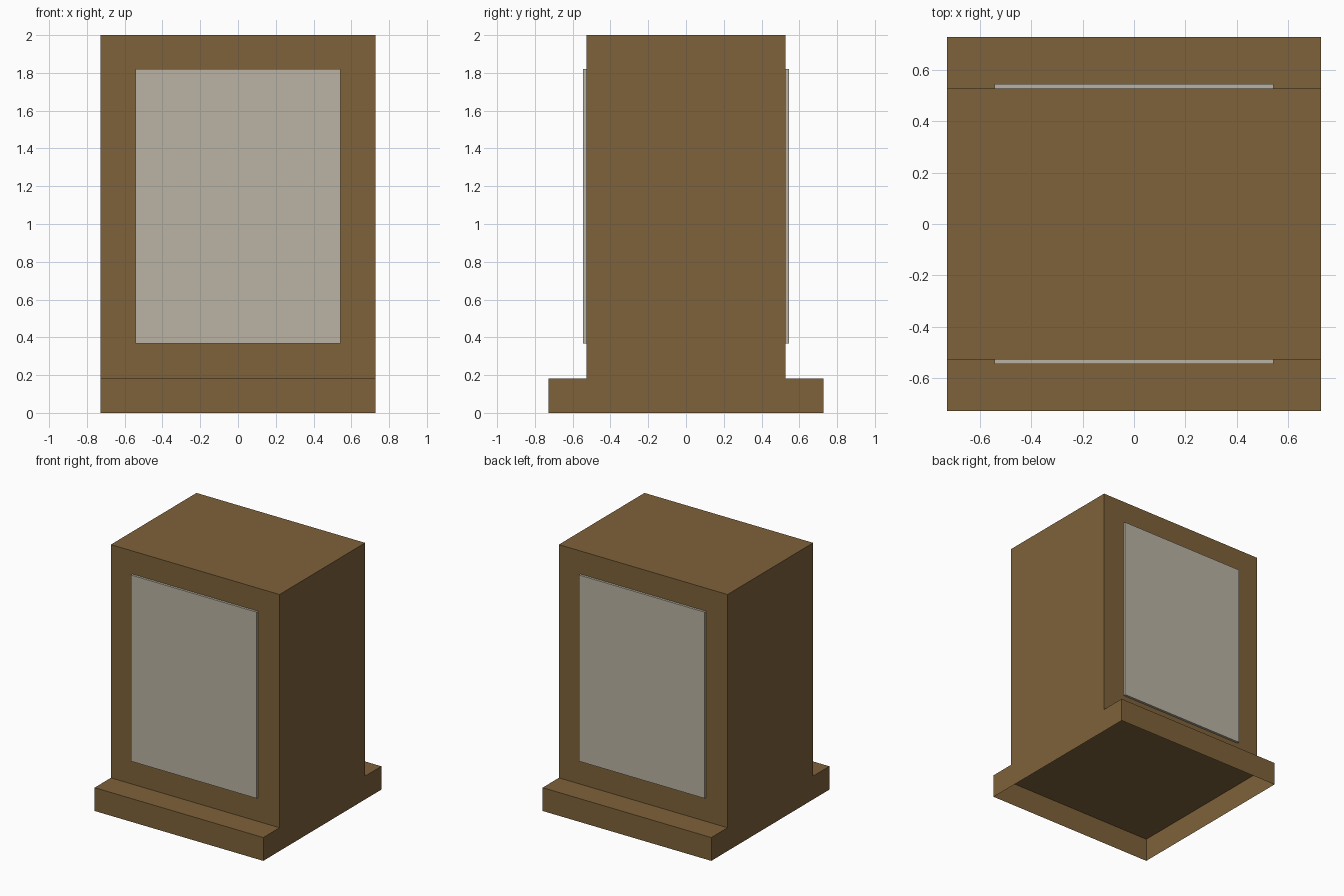
import bpy, bmesh

if "Cube" in bpy.data.objects:
    bpy.data.objects.remove(bpy.data.objects["Cube"])

U = 2 / 11  # height of the base step


def material(name, rgb):
    m = bpy.data.materials.new(name)
    m.diffuse_color = (*rgb, 1)
    m.use_nodes = True
    m.node_tree.nodes["Principled BSDF"].inputs["Base Color"].default_value = m.diffuse_color
    return m


brown = material("brown wood", (0.209, 0.122, 0.042))
grey = material("pale grey", (0.491, 0.451, 0.371))


def box(name, lo, hi, mat, open_bottom=False):
    bm = bmesh.new()
    bmesh.ops.create_cube(bm, size=1)
    for v in bm.verts:
        v.co = [(a + b) / 2 + c * (b - a) for a, b, c in zip(lo, hi, v.co)]
    bm.normal_update()
    if open_bottom:
        under = [f for f in bm.faces if f.normal.z < -0.5]
        bmesh.ops.delete(bm, geom=under, context='FACES_ONLY')
    mesh = bpy.data.meshes.new(name)
    bm.to_mesh(mesh)
    bm.free()
    mesh.materials.append(mat)
    obj = bpy.data.objects.new(name, mesh)
    bpy.context.collection.objects.link(obj)
    return obj


W, D, P = 4 * U, 2.9 * U, 3 * U

# Hollow base, open underneath
box("base", (-W, -W, 0), (W, W, U), brown, True)

# Main block standing on the base, flush at the sides
box("body", (-W, -D, U), (W, D, 2), brown, True)

# Raised panels on front and back
for name, s in (("front_panel", -1), ("back_panel", 1)):
    y0, y1 = sorted((s * D, s * P))
    box(name, (-0.543, y0, 0.368), (0.543, y1, 1.82), grey)
